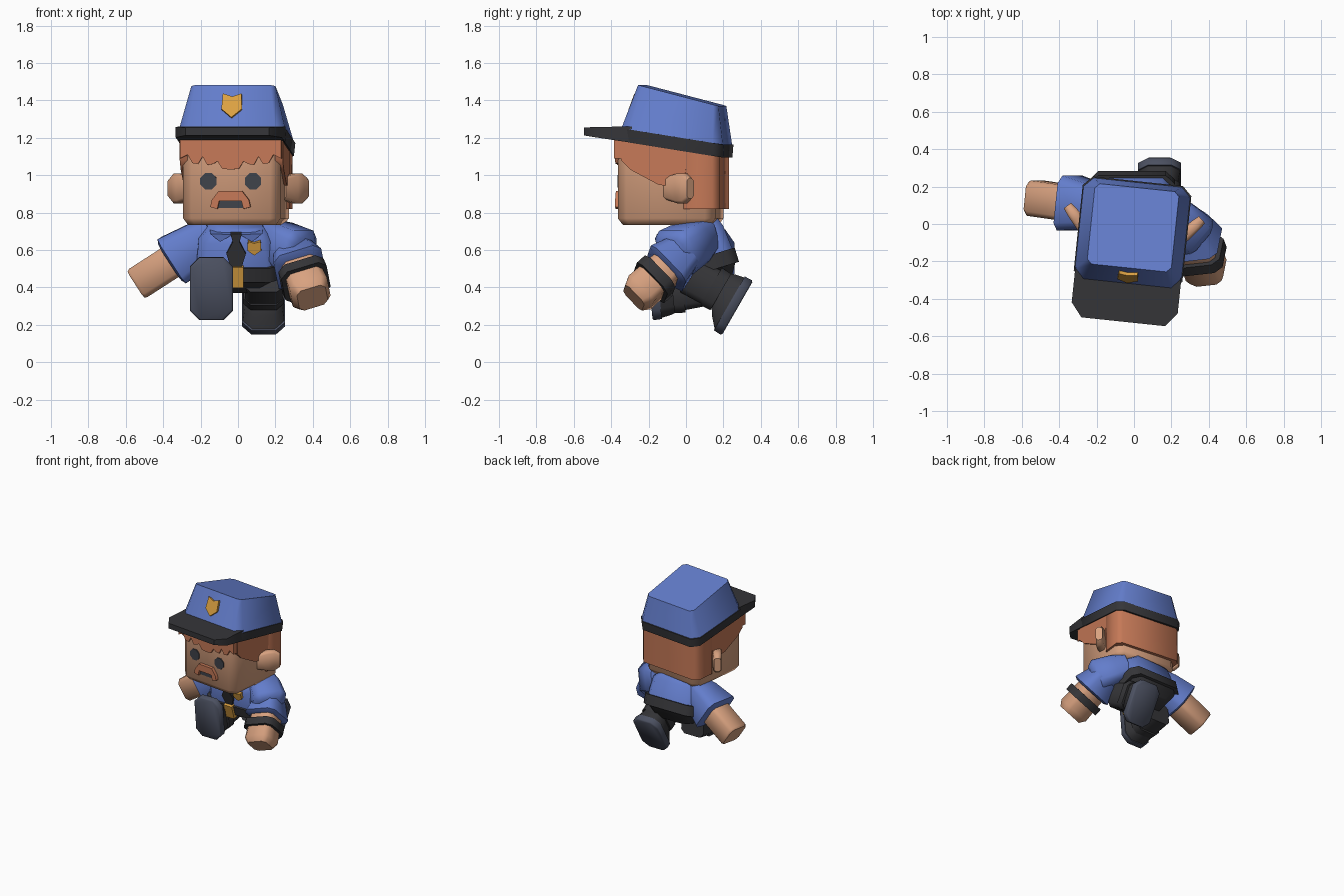
import bpy, bmesh, math
from mathutils import Vector, Matrix

if "Cube" in bpy.data.objects:
    bpy.data.objects.remove(bpy.data.objects["Cube"])


def mat(name, *rgb):
    m = bpy.data.materials.new(name)
    m.diffuse_color = (*rgb, 1)
    m.use_nodes = True
    m.node_tree.nodes["Principled BSDF"].inputs["Base Color"].default_value = m.diffuse_color
    return m


BLUE = mat("uniform blue", .125, .205, .60)
SKIN = mat("skin", .69, .36, .215)
HAIR = mat("ginger hair", .56, .19, .095)
BLACK = mat("charcoal", .036, .036, .040)
SOLE = mat("slate sole", .072, .082, .12)
GOLD = mat("gold", .72, .36, .055)
EYE = mat("eye grey", .05, .055, .068)


def loft(name, rings, m, M=Matrix()):
    """Skin a stack of equal-length rings and cap both ends; smooth below 50 degrees."""
    bm = bmesh.new()
    vs = [[bm.verts.new(M @ Vector(p)) for p in r] for r in rings]
    n = len(vs[0])
    for a, b in zip(vs, vs[1:]):
        for i in range(n):
            bm.faces.new((a[i], a[(i + 1) % n], b[(i + 1) % n], b[i]))
    bm.faces.new(vs[0])
    bm.faces.new(vs[-1])
    bmesh.ops.recalc_face_normals(bm, faces=bm.faces)
    for f in bm.faces:
        f.smooth = True
    for e in bm.edges:
        e.smooth = e.calc_face_angle() < math.radians(50)
    me = bpy.data.meshes.new(name)
    bm.to_mesh(me)
    bm.free()
    me.materials.append(m)
    ob = bpy.data.objects.new(name, me)
    bpy.context.collection.objects.link(ob)
    return ob


def ring(hw, hd, c, z, cy=0, slope=0):
    """Rectangle with chamfered corners, tilted by slope along y."""
    pts = [(hw, hd - c), (hw - c, hd), (c - hw, hd), (-hw, hd - c),
           (-hw, c - hd), (c - hw, -hd), (hw - c, -hd), (hw, c - hd)]
    return [(x, y + cy, z + slope * (y + cy)) for x, y in pts]


def prism(name, pts, axis, a, b, m, M=Matrix()):
    f = (lambda t, u, v: (t, u, v)) if axis == 'x' else (lambda t, u, v: (u, t, v))
    return loft(name, [[f(t, u, v) for u, v in pts] for t in (a, b)], m, M)


def frame(o, d, hint):
    """Local z runs along d, local y points toward hint."""
    z = Vector(d).normalized()
    x = Vector(hint).cross(z).normalized()
    y = z.cross(x)
    R = Matrix((x, y, z)).transposed().to_4x4()
    return Matrix.Translation(o) @ R


def mirror(half):
    """Close a left-half outline (x <= 0) into a symmetric one."""
    return half + [(-x, z) for x, z in reversed(half) if x]


def oct_pts(cx, cz, r):
    return [(cx + r * math.cos(math.pi * (k + .5) / 4), cz + r * math.sin(math.pi * (k + .5) / 4))
            for k in range(8)]


SHIELD = [(-.05, .068), (0, .05), (.05, .068), (.055, -.02), (0, -.068), (-.055, -.02)]

# ---- Head, turned slightly to its right; ears are blades swept back
H = Matrix.Translation((-.01, -.07, 0)) @ Matrix.Rotation(math.radians(-6), 4, 'Z')
loft("head", [ring(.235, .235, .04, .733, -.012), ring(.262, .262, .05, .77, -.012),
              ring(.262, .262, .05, 1.13, -.012)], SKIN, H)
for s in (-1, 1):
    ear = frame((s * .25, .01, .93), (s * .66, .72, 0), (0, 0, 1))
    loft("ear", [ring(.035, .06, .015, -.01), ring(.033, .08, .015, .08), ring(.03, .08, .015, .125),
                 ring(.025, .055, .015, .165)], SKIN, H @ ear)
    prism("eye", oct_pts(s * .12, .968, .047), 'y', -.281, -.26, EYE, H)

# Hair: back block, sides, fringe, moustache
loft("hair_back", [ring(.278, .105, .035, .82, .17), ring(.278, .105, .035, 1.19, .17, -.16)],
     HAIR, H)
prism("hair_sides", [(-.25, 1.2), (-.25, 1.08), (-.2, 1.03), (-.05, .95), (.08, .93), (.12, 1.15)],
      'x', -.277, .277, HAIR, H)
fringe = mirror([(-.272, 1.2), (-.272, 1.09), (-.23, 1.11), (-.205, 1.065), (-.175, 1.06),
                 (-.15, 1.1), (-.125, 1.055), (-.095, 1.06), (-.07, 1.075), (-.045, 1.035), (0, 1.03)])
prism("hair_fringe", fringe, 'y', -.288, -.2, HAIR, H)
prism("moustache", mirror([(-.06, .862), (-.07, .82), (-.108, .83), (-.1, .868), (-.062, .917)]),
      'y', -.3, -.25, HAIR, H)
prism("mouth", [(-.068, .826), (.068, .826), (.06, .87), (-.06, .87)], 'y', -.281, -.25, EYE, H)

# ---- Cap: band, crown, visor, badge
loft("cap_band", [ring(.285, .275, .05, 1.142, .02, -.16), ring(.292, .28, .05, 1.212, .02, -.16)],
     BLACK, H)
loft("cap_crown", [ring(.288, .274, .05, 1.205, .02, -.16), ring(.226, .216, .025, 1.44, .05, -.26)],
     BLUE, H)
visor = [(-.285, -.19), (-.285, -.38), (-.225, -.455), (.225, -.455), (.285, -.38), (.285, -.19)]
loft("cap_visor", [[(x, y, 1.145 - .15 * y) for x, y in visor],
                   [(x, y, 1.266 + .022 * y) for x, y in visor]], BLACK, H)
prism("cap_badge", SHIELD, 'y', -.018, .03, GOLD,
      H @ Matrix.Translation((0, -.208, 1.368)) @ Matrix.Rotation(math.radians(-20), 4, 'X'))

# ---- Torso, leaning forward
T = Matrix.Translation((-.01, .09, .52)) @ Matrix.Rotation(math.radians(17), 4, 'X')
loft("shirt", [ring(.215, .178, .05, .02), ring(.2, .165, .05, .17), ring(.14, .14, .05, .24)], BLUE, T)
loft("belt", [ring(.23, .19, .05, -.04), ring(.23, .19, .05, .04)], BLACK, T)
loft("hips", [ring(.14, .12, .04, -.12), ring(.215, .175, .05, -.03)], BLACK, T)
prism("buckle", [(-.035, -.065), (.04, -.065), (.04, .05), (-.035, .05)], 'y', -.21, -.17, GOLD, T)
prism("tie", mirror([(-.03, .23), (-.018, .185), (-.052, .12), (-.025, .03)]),
      'y', -.188, -.1, BLACK, T)
prism("chest_badge", [(x * .68 + .097, z * .57 + .15) for x, z in SHIELD],
      'y', -.188, -.14, GOLD, T)
for s in (-1, 1):
    prism("collar", [(s * .02, .225), (s * .085, .185), (s * .14, .23)], 'y', -.18, -.1, BLUE, T)


# ---- Legs, laid out from the sole centre: z leaves the sole, y points to the toe
def leg(name, o, d, toe):
    F = frame(o, d, toe)
    loft(name + "_sole", [ring(.115, .166, .05, -.05), ring(.115, .168, .05, -.008),
                          ring(.107, .16, .05, 0)], SOLE, F)
    loft(name + "_shoe", [ring(.085, .085, .03, -.14, -.05), ring(.1, .125, .045, -.1, -.025),
                          ring(.11, .16, .05, -.048)], BLACK, F)
    loft(name + "_cuff", [ring(.108, .115, .04, -.18, -.03), ring(.108, .112, .04, -.12, -.03)],
         BLACK, F)
    loft(name + "_trouser", [ring(.1, .1, .03, -.31, -.02), ring(.1, .105, .03, -.13, -.03)], BLACK, F)


leg("back_leg", (.137, .275, .29), (0, .87, -.5), (0, -.5, -.87))
leg("front_leg", (-.142, -.195, .392), (0, -.99, -.1), (0, -.1, .99))

# ---- Swung-out arm
A = frame((-.16, .085, .665), (-.38, .055, -.245), (0, 1, 0))
loft("side_sleeve", [ring(.09, .09, .03, -.04), ring(.12, .12, .04, .06),
                     ring(.14, .148, .04, .22), ring(.115, .115, .035, .235)], BLUE, A)
loft("side_forearm", [ring(.09, .095, .025, .2), ring(.09, .095, .025, .44),
                      ring(.082, .087, .025, .455)], SKIN, A)

# ---- Forward arm with a wristband
S = frame((.16, .08, .67), (.19, -.16, -.1), (0, 0, 1))
loft("front_sleeve", [ring(.09, .09, .03, -.03), ring(.115, .11, .035, .07),
                      ring(.125, .125, .045, .22), ring(.09, .09, .03, .26)], BLUE, S)
B = frame((.31, -.05, .55), (.09, -.235, -.21), (-.15, -.67, .74))
loft("front_sleeve_end", [ring(.1, .1, .035, -.06), ring(.134, .135, .04, .075),
                          ring(.11, .11, .03, .09)], BLUE, B)
loft("front_forearm", [ring(.095, .09, .03, 0), ring(.105, .097, .03, .275),
                       ring(.08, .073, .025, .32)], SKIN, B)
loft("wristband", [ring(.127, .118, .04, .135), ring(.127, .118, .04, .195)], BLACK, B)
